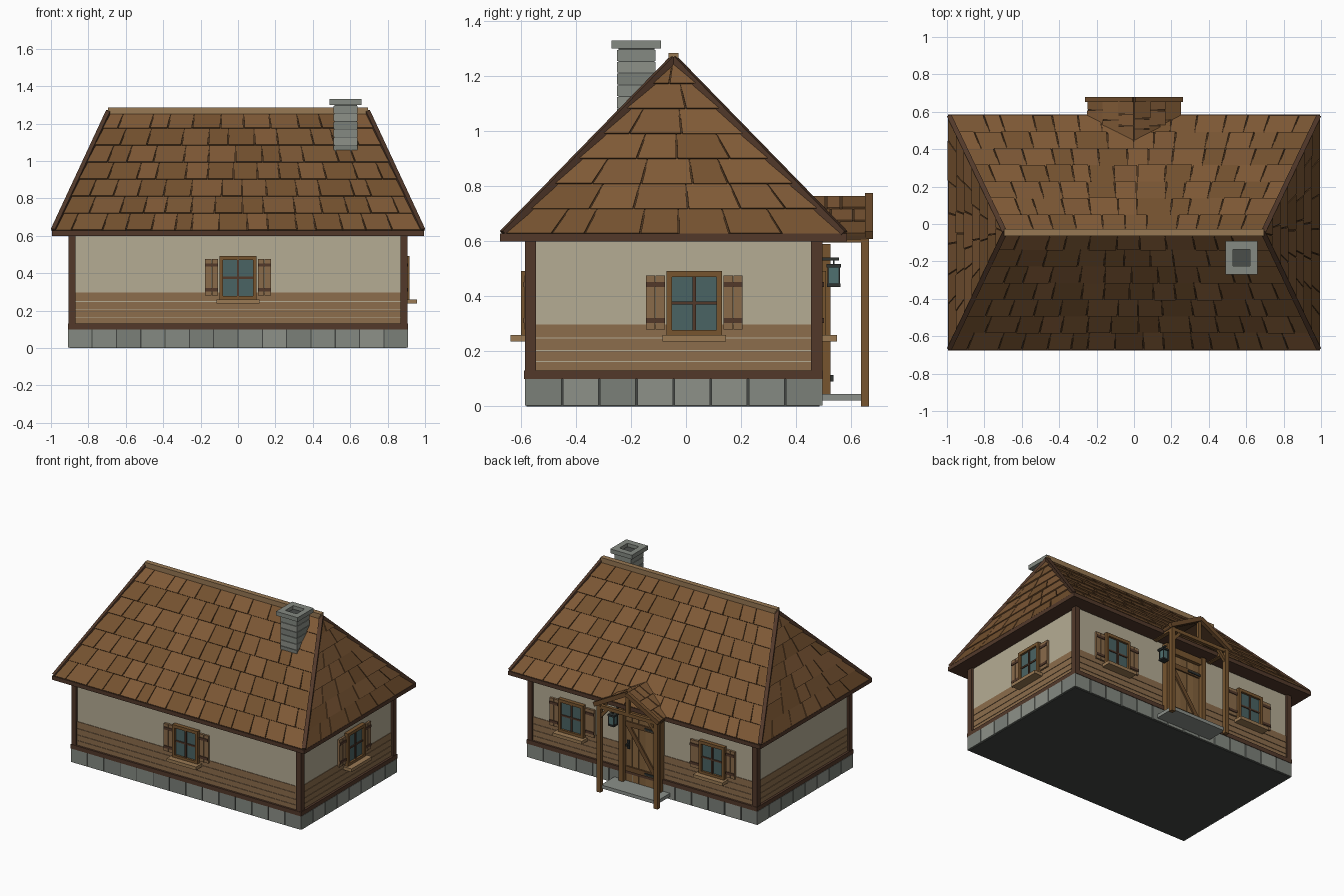
import bpy, bmesh, math, random
from mathutils import Vector, Matrix

if "Cube" in bpy.data.objects:
    bpy.data.objects.remove(bpy.data.objects["Cube"])

random.seed(4)
CY = -0.045                     # house centre line in y
MATS = {}


def mat(hexcol):
    if hexcol not in MATS:
        m = bpy.data.materials.new("colour_" + hexcol)
        rgb = [int(hexcol[i:i + 2], 16) / 255 for i in (0, 2, 4)]
        m.diffuse_color = [((c + 0.055) / 1.055) ** 2.4 for c in rgb] + [1]
        m.use_nodes = True
        m.node_tree.nodes["Principled BSDF"].inputs["Base Color"].default_value = m.diffuse_color
        MATS[hexcol] = m
    return MATS[hexcol]


def hull(bm, bottom, top, mi=0):
    """Prism between two matching loops of points."""
    a = [bm.verts.new(p) for p in bottom]
    b = [bm.verts.new(p) for p in top]
    n = len(a)
    faces = [bm.faces.new(a[::-1]), bm.faces.new(b)]
    faces += [bm.faces.new((a[i], a[(i + 1) % n], b[(i + 1) % n], b[i])) for i in range(n)]
    for f in faces:
        f.material_index = mi


def box(bm, x0, x1, y0, y1, z0, z1, mi=0):
    loop = [(x0, y0), (x1, y0), (x1, y1), (x0, y1)]
    hull(bm, [(x, y, z0) for x, y in loop], [(x, y, z1) for x, y in loop], mi)


def beam(bm, a, b, w, h):
    a, b = Vector(a), Vector(b)
    d = (b - a).normalized()
    s = d.cross(Vector((0, 0, 1))).normalized() * w / 2
    u = s.normalized().cross(d) * h / 2
    ring = (-s - u, s - u, s + u, -s + u)
    hull(bm, [a + r for r in ring], [b + r for r in ring])


def part(name, colours, build, matrix=Matrix()):
    bm = bmesh.new()
    build(bm)
    bmesh.ops.recalc_face_normals(bm, faces=bm.faces)
    me = bpy.data.meshes.new(name)
    bm.to_mesh(me)
    bm.free()
    for c in colours.split():
        me.materials.append(mat(c))
    ob = bpy.data.objects.new(name, me)
    ob.matrix_world = matrix
    bpy.context.collection.objects.link(ob)
    return ob


def boxes(name, colours, rows, matrix=Matrix()):
    return part(name, colours, lambda bm: [box(bm, *r) for r in rows], matrix)


DARK, WOOD, PALE, IRON = "52392a", "77552f", "937553", "2e3230"
STONES = "858a82 7b8079 8d9189"
X, Y = 0.9, 0.535               # half sizes of the house body

# stone base: dark core with separate blocks around it
boxes("base_core", "434643", [(-.9, .9, CY - .535, CY + .53, 0, .11)])


def base_blocks(bm):
    for half, out, along_x in ((.91, .54, True), (.54, .91, False)):
        n = round(2 * half / .133)
        w = 2 * half / n
        for i in range(n):
            a, b = -half + i * w + .003, -half + (i + 1) * w - .003
            for s in (-1, 1):
                o = sorted((s * out, s * (out - .03)))
                mi = random.randrange(3)
                if along_x:
                    box(bm, a, b, CY + o[0], CY + o[1], .004, .1, mi)
                else:
                    box(bm, o[0], o[1], CY + a, CY + b, .004, .1, mi)
part("base_blocks", STONES, base_blocks)

# plaster walls, plank wainscot, sill beam, corner posts
boxes("plaster_walls", "b5ac94", [(-.888, .888, CY - .525, CY + .525, .1, .61)])
zs = [.13, .165, .205, .25, .3]
boxes("wainscot_planks", "8c6d4c", [(-.892, .892, CY - .529, CY + .529, a, b - .003) for a, b in zip(zs, zs[1:])])
boxes("sill_beam", DARK, [(-.908, .908, CY - .543, CY + .543, .1, .13)])
boxes("corner_posts", DARK, [(sx * .887 - .018, sx * .887 + .018, CY + sy * .52 - .02, CY + sy * .52 + .02, .1, .61)
                             for sx in (-1, 1) for sy in (-1, 1)])

# hipped roof
EX, EY, RX, EZ, RZ = .985, .62, .69, .625, 1.262


def roof_body(bm):
    e = [bm.verts.new((x * EX, CY + y * EY, EZ)) for x, y in ((-1, -1), (1, -1), (1, 1), (-1, 1))]
    l, r = bm.verts.new((-RX, CY, RZ)), bm.verts.new((RX, CY, RZ))
    for f in ((e[0], e[1], r, l), (e[2], e[3], l, r), (e[1], e[2], r), (e[3], e[0], l), e):
        bm.faces.new(f)
part("roof_body", "4a3420", roof_body)
boxes("eave_board", DARK, [(-.995, .995, CY - .63, CY + .63, .6, .628)])


def shingles(bm, a, b, c, d, rows, tile):
    """Tile the slope with eave a-b and top edge d-c."""
    a, b, c, d = map(Vector, (a, b, c, d))
    n = (b - a).cross(d - a).normalized()

    def at(f, t):
        return a.lerp(d, t).lerp(b.lerp(c, t), f)
    for r in range(rows):
        t0, t1 = r / rows, (r + 1) / rows
        width = (at(1, t0) - at(0, t0)).length
        count = max(2, round(width / tile))
        gap = .003 / width
        cuts = [0] + [(i + (r % 2) * .4 - .2 + random.uniform(-.2, .2)) / count for i in range(1, count)] + [1]
        for f0, f1 in zip(cuts, cuts[1:]):
            g0, g1 = f0 + gap, f1 - gap
            low = random.uniform(.008, .012)
            q = [at(g0, t0), at(g1, t0), at(g1, t1), at(g0, t1)]
            lift = (low, low, .003, .003)
            hull(bm, [p - n * .003 for p in q], [p + n * h for p, h in zip(q, lift)], random.randrange(3))


def main_shingles(bm):
    for s in (-1, 1):
        shingles(bm, (s * EX, CY + s * EY, EZ), (-s * EX, CY + s * EY, EZ), (-s * RX, CY, RZ), (s * RX, CY, RZ), 7, .135) \
            if s > 0 else \
            shingles(bm, (-EX, CY - EY, EZ), (EX, CY - EY, EZ), (RX, CY, RZ), (-RX, CY, RZ), 7, .135)
        shingles(bm, (s * EX, CY - s * EY, EZ), (s * EX, CY + s * EY, EZ), (s * RX, CY + s * .01, RZ), (s * RX, CY - s * .01, RZ), 7, .17)
SHINGLE = "7a5634 74512f 7f5936"
part("roof_shingles", SHINGLE, main_shingles)
part("hip_beams", DARK, lambda bm: [beam(bm, (sx * .985, CY + sy * .618, .628), (sx * .69, CY, 1.262), .026, .026)
                                    for sx in (-1, 1) for sy in (-1, 1)])
boxes("ridge_cap", "977853", [(-.695, .695, CY - .018, CY + .018, 1.25, 1.285)])

# chimney with brick courses and an open cap
boxes("chimney_core", "4a4d4a", [(.515, .635, -.245, -.115, .98, 1.305)])
boxes("chimney_courses", STONES, [(.51, .64, -.25, -.11, 1 + i * .0425, 1.0395 + i * .0425, i % 3) for i in range(7)])
boxes("chimney_cap", "858a82", [(.49, .66, -.27, -.225, 1.3, 1.33), (.49, .66, -.135, -.09, 1.3, 1.33),
                                (.49, .53, -.225, -.135, 1.3, 1.33), (.62, .66, -.225, -.135, 1.3, 1.33)])


# shuttered window, local front facing -y with the wall face at y = 0
def window(tag, x, y, angle):
    m = Matrix.Translation((x, y, 0)) @ Matrix.Rotation(math.radians(angle), 4, 'Z')
    boxes(tag + "_glass", "4a6363", [(-.088, .088, -.012, .01, .27, .48)], m)
    boxes(tag + "_frame", WOOD, [(-.1, -.08, -.027, .01, .258, .492), (.08, .1, -.027, .01, .258, .492),
                                 (-.08, .08, -.027, .01, .47, .492), (-.08, .08, -.027, .01, .258, .278)], m)
    boxes(tag + "_bars", DARK, [(-.006, .006, -.02, .01, .278, .47), (-.08, .08, -.018, .01, .37, .381)], m)
    boxes(tag + "_sill", "9a7a54", [(-.116, .116, -.066, .01, .237, .26)], m)
    boxes(tag + "_shutters", "8a6b4a", [(s * .141 - .035 + i * .036, s * .141 - .001 + i * .036, -.014, .01, .28, .475)
                                        for s in (-1, 1) for i in (0, 1)], m)
    boxes(tag + "_shutter_battens", DARK, [(s * .141 - .034, s * .141 + .034, -.019, .01, z, z + .018)
                                           for s in (-1, 1) for z in (.303, .435)], m)


window("front_window", 0, CY - .527, 0)
window("side_window", .89, .03, 90)
window("back_window_left", .555, CY + .527, 180)
window("back_window_right", -.555, CY + .527, 180)

# plank door with frame, braces, hinges and handle
boxes("door_planks", "82613c 8a6841", [(-.13 + i * .052, -.08 + i * .052, .47, .496, .045, .535, i % 2) for i in range(5)])
boxes("door_backing", IRON, [(-.135, .135, .47, .488, .045, .54)])
boxes("door_frame", WOOD, [(-.165, -.13, .47, .525, .04, .59), (.13, .165, .47, .525, .04, .59),
                           (-.165, .165, .47, .52, .535, .58)])


def door_braces(bm):
    for z in (.12, .44):
        box(bm, -.125, .125, .49, .506, z, z + .035)
    beam(bm, (-.11, .499, .14), (.11, .499, .455), .014, .03)
part("door_braces", "6b4b2b", door_braces)
boxes("door_ironwork", IRON, [(-.13, -.03, .5, .512, .13, .145), (-.13, -.03, .5, .512, .45, .465),
                              (-.14, -.12, .515, .536, .09, .115),
                              (.095, .112, .496, .505, .28, .34), (.098, .109, .505, .525, .305, .32)])

# porch: step, posts, plates, gable truss, shingled roof
boxes("porch_step", "8b908a", [(-.22, .22, .47, .645, .022, .046)])
boxes("porch_posts", WOOD, [(s * .225 - .015, s * .225 + .015, .635, .665, 0, .612) for s in (-1, 1)])
boxes("porch_plates", WOOD, [(s * .225 - .014, s * .225 + .014, .47, .665, .595, .622) for s in (-1, 1)])


def porch_truss(bm):
    box(bm, -.235, .235, .638, .662, .597, .622)
    box(bm, -.012, .012, .638, .662, .62, .75)
    for s in (-1, 1):
        beam(bm, (s * .225, .65, .53), (s * .16, .65, .605), .02, .02)
part("porch_truss", WOOD, porch_truss)
PR, PE, PX = .762, .622, .245
part("porch_roof", "4a3420", lambda bm: [hull(
    bm, [(0, y, PR - .02), (s * PX, y, PE - .015), (s * PX, y, PE), (0, y, PR)][:4],
    [(0, .655, PR - .02), (s * PX, .655, PE - .015), (s * PX, .655, PE), (0, .655, PR)])
    for s in (-1, 1) for y in (.42,)])


def porch_shingles(bm):
    shingles(bm, (PX, .44, PE), (PX, .655, PE), (0, .655, PR), (0, .44, PR), 3, .08)
    shingles(bm, (-PX, .655, PE), (-PX, .44, PE), (0, .44, PR), (0, .655, PR), 3, .08)
part("porch_shingles", SHINGLE, porch_shingles)
part("porch_bargeboards", "6d4c2c", lambda bm: [beam(bm, (0, .665, .762), (s * .255, .665, .622), .028, .03) for s in (-1, 1)])

# hanging lantern beside the door
LX, LY = .2, .537
boxes("lantern_frame", IRON, [(LX - .006, LX + .006, .47, .555, .53, .541), (LX - .003, LX + .003, LY - .003, LY + .003, .515, .532),
                              (LX - .026, LX + .026, LY - .026, LY + .026, .505, .517),
                              (LX - .024, LX + .024, LY - .024, LY + .024, .435, .446)]
      + [(LX + sx * .02 - .003, LX + sx * .02 + .003, LY + sy * .02 - .003, LY + sy * .02 + .003, .44, .51)
         for sx in (-1, 1) for sy in (-1, 1)])
boxes("lantern_glass", "4f7070", [(LX - .018, LX + .018, LY - .018, LY + .018, .446, .505)])
